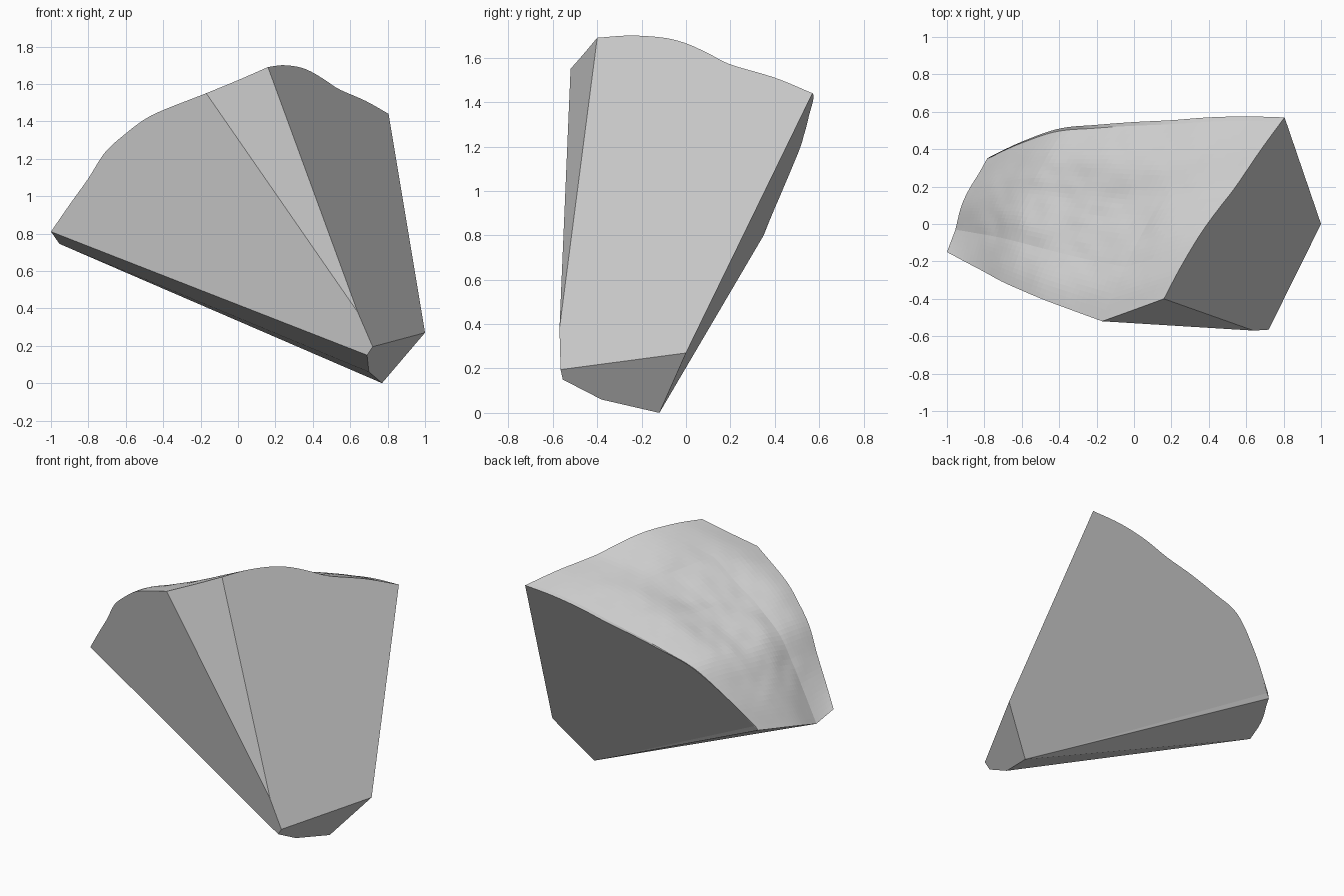
import bpy, bmesh
from math import exp
from mathutils import Vector, geometry, noise

cube = bpy.data.objects.get("Cube")
if cube:
    bpy.data.objects.remove(cube)

# Corners of the shard
left_tip = Vector((-1.0, -0.15, 0.81))
left_low = Vector((-0.955, -0.03, 0.745))
left_back = Vector((-0.785, 0.35, 0.80))
back_low = Vector((-0.77, 0.36, 0.83))
front_peak = Vector((-0.17, -0.52, 1.55))
top_peak = Vector((0.16, -0.40, 1.69))
back_peak = Vector((0.805, 0.57, 1.44))
right_tip = Vector((1.0, 0.0, 0.27))
crease_low = Vector((0.72, -0.565, 0.195))
crease_high = Vector((0.64, -0.57, 0.38))
toe_front = Vector((0.69, -0.555, 0.15))
toe_mid = Vector((0.70, -0.38, 0.06))
toe_bottom = Vector((0.77, -0.12, 0.0))

X, Y, Z = 0, 1, 2


def on_plane(pairs, axis, a, b, c):
    """Place 2D outline points on the plane a-b-c, solving for one axis."""
    normal = (b - a).cross(c - a)
    step = Vector([1.0 if i == axis else 0.0 for i in range(3)])
    points = []
    for pair in pairs:
        p = list(pair)
        p.insert(axis, 0.0)
        p = Vector(p)
        points.append(geometry.intersect_line_plane(p, p + step, a, normal))
    return points


def resample(points, count):
    """Evenly space count + 1 points along a smooth path."""
    ends = [points[0] * 2 - points[1]] + points + [points[-1] * 2 - points[-2]]
    dense = []
    for p, q, r, s in zip(ends, ends[1:], ends[2:], ends[3:]):
        for k in range(12):
            t = k / 12
            dense.append(0.5 * (2 * q + (r - p) * t + (2 * p - 5 * q + 4 * r - s) * t * t
                                + (3 * q - p - 3 * r + s) * t ** 3))
    dense.append(points[-1])
    lengths = [0.0]
    for a, b in zip(dense, dense[1:]):
        lengths.append(lengths[-1] + (b - a).length)
    out, k = [], 0
    for i in range(count + 1):
        d = lengths[-1] * i / count
        while k < len(dense) - 2 and lengths[k + 1] < d:
            k += 1
        t = (d - lengths[k]) / (lengths[k + 1] - lengths[k])
        out.append(dense[k].lerp(dense[k + 1], t))
    return out


# Rims of the rough outer skin, each lying on its cut plane
NA, NB, NV = 40, 12, 40
NU = NA + NB
K = 10
rim_a = on_plane([(-.9, .955), (-.8, 1.095), (-.71, 1.235), (-.6, 1.335), (-.5, 1.41), (-.4, 1.46)],
                 Y, left_tip, front_peak, toe_front)
rim_b = on_plane([(0, 1.62)], Y, front_peak, top_peak, crease_high)
rim_right = on_plane([(-.25, 1.70), (-.1, 1.69), (0, 1.665), (.1, 1.62), (.2, 1.57), (.4, 1.51)],
                     X, top_peak, crease_low, back_peak)
rim_back = on_plane([(-.6, .44), (-.4, .51), (-.2, .53), (0, .545),
                     (.2, .555), (.4, .57), (.6, .575)],
                    Z, right_tip, back_low, back_peak)
rim_left = on_plane([(-.925, .09), (-.885, .18), (-.83, .27)],
                    Z, toe_bottom, left_low, left_back)

front = resample([left_tip] + rim_a + [front_peak], NA)
front += resample([front_peak] + rim_b + [top_peak], NB)[1:]
right = resample([top_peak] + rim_right + [back_peak], NV)
back = resample([back_low] + rim_back + [back_peak], NU)
left = resample([left_tip, left_low], K)
left += resample([left_low] + rim_left + [left_back], NV - K - 1)[1:] + [back_low]

# Outer skin: blended between the four rims, bulged, hollowed and roughened
bm = bmesh.new()
outward = Vector((-0.5, 0.25, 0.8)).normalized()
grid = []
for j in range(NV + 1):
    v = j / NV
    row = []
    for i in range(NU + 1):
        u = i / NU
        p = front[i].lerp(back[i], v) + left[j].lerp(right[j], u)
        p -= front[0].lerp(front[-1], u).lerp(back[0].lerp(back[-1], u), v)
        mask = min(1.0, 16 * u * (1 - u) * v * (1 - v))
        hollow = exp(-((p.x + 0.18) ** 2 + (p.y + 0.05) ** 2) / 0.1)
        rough = 0.05 - 0.075 * hollow + 0.02 * noise.noise(p * 4) + 0.007 * noise.noise(p * 10)
        row.append(bm.verts.new(p + outward * mask * rough))
    grid.append(row)
for j in range(NV):
    for i in range(NU):
        bm.faces.new((grid[j][i], grid[j][i + 1], grid[j + 1][i + 1], grid[j + 1][i]))

# Flat broken faces
v_right, v_low, v_high, v_toe, v_mid, v_bottom = [
    bm.verts.new(p) for p in (right_tip, crease_low, crease_high, toe_front, toe_mid, toe_bottom)]
side_left = [row[0] for row in grid]
side_right = [row[-1] for row in grid]

bm.faces.new(grid[0][:NA + 1] + [v_high, v_low, v_toe])       # front
bm.faces.new(grid[0][NA:] + [v_high])                         # front sliver
bm.faces.new(side_right + [v_right, v_low, v_high])           # right
bm.faces.new(grid[-1] + [v_right, v_bottom])                  # back
bm.faces.new((v_low, v_right, v_bottom, v_mid, v_toe))        # toe
bm.faces.new(side_left[:K + 1] + [v_mid, v_toe])              # lower front strip
bm.faces.new((side_left[K], v_bottom, v_mid))                 # underside strip
bm.faces.new(side_left[K:-1] + [v_bottom])                    # underside
bm.faces.new(side_left[-2:] + [v_bottom])                     # back lower sliver

bmesh.ops.recalc_face_normals(bm, faces=bm.faces)
mesh = bpy.data.meshes.new("rock_shard")
bm.to_mesh(mesh)
bm.free()

# Single stone colour
stone = bpy.data.materials.new("stone_grey")
stone.use_nodes = True
colour = (0.6, 0.6, 0.6, 1.0)
stone.diffuse_color = colour
stone.node_tree.nodes["Principled BSDF"].inputs["Base Color"].default_value = colour
mesh.materials.append(stone)
shard = bpy.data.objects.new("rock_shard", mesh)
bpy.context.collection.objects.link(shard)
